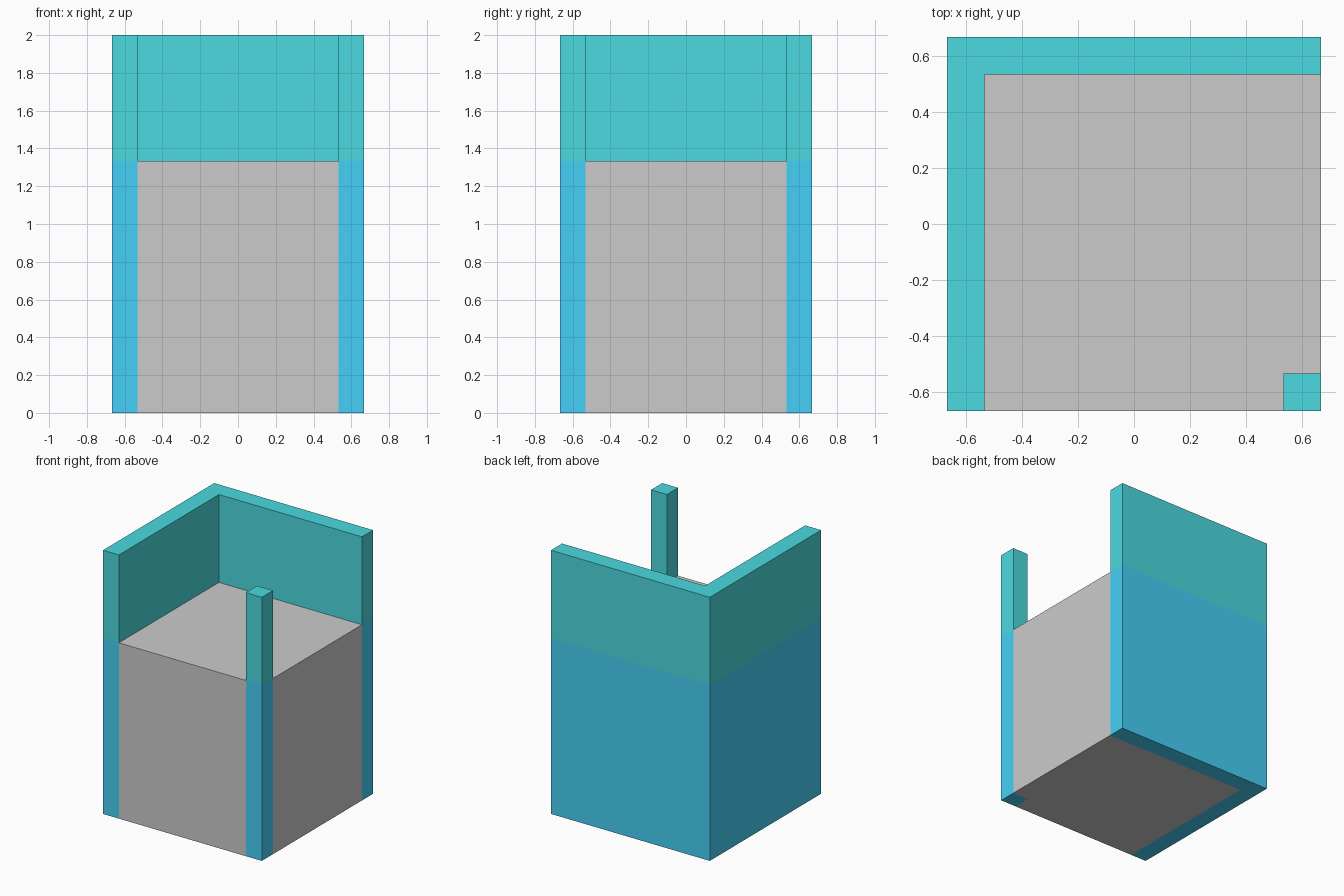
import bpy, bmesh

if "Cube" in bpy.data.objects:
    bpy.data.objects.remove(bpy.data.objects["Cube"])

HALF = 2 / 3          # half the footprint
INNER = HALF - 2 / 15 # inner wall line
MID, TOP = 4 / 3, 2.0 # colour break / full height


def material(name, rgb):
    mat = bpy.data.materials.new(name)
    mat.diffuse_color = (*rgb, 1)
    mat.use_nodes = True
    mat.node_tree.nodes["Principled BSDF"].inputs["Base Color"].default_value = mat.diffuse_color
    return mat


def prism(name, outline, z0, z1, mat=None):
    """Extrude a counter-clockwise xy outline from z0 to z1."""
    bm = bmesh.new()
    face = bm.faces.new([bm.verts.new((x, y, z0)) for x, y in outline])
    side = bmesh.ops.extrude_face_region(bm, geom=[face], use_keep_orig=True)
    verts = [g for g in side["geom"] if isinstance(g, bmesh.types.BMVert)]
    bmesh.ops.translate(bm, verts=verts, vec=(0, 0, z1 - z0))
    bmesh.ops.recalc_face_normals(bm, faces=bm.faces)
    mesh = bpy.data.meshes.new(name)
    bm.to_mesh(mesh)
    bm.free()
    if mat:
        mesh.materials.append(mat)
    obj = bpy.data.objects.new(name, mesh)
    bpy.context.collection.objects.link(obj)
    return obj


blue = material("blue", (0.06, 0.63, 0.93))
teal = material("teal", (0.07, 0.70, 0.74))

# Plan outlines: L-shaped wall along the left and back, post at the front right
wall = [(-HALF, -HALF), (-INNER, -HALF), (-INNER, INNER),
        (HALF, INNER), (HALF, HALF), (-HALF, HALF)]
post = [(INNER, -HALF), (HALF, -HALF), (HALF, -INNER), (INNER, -INNER)]

# Wall and post, blue below and teal above
for level, z0, z1, mat in (("lower", 0, MID, blue), ("upper", MID, TOP, teal)):
    prism(f"{level}_corner_wall", wall, z0, z1, mat)
    prism(f"{level}_corner_post", post, z0, z1, mat)

# Grey block filling the lower part, notched around the post
core = [(-INNER, -HALF), (INNER, -HALF), (INNER, -INNER),
        (HALF, -INNER), (HALF, INNER), (-INNER, INNER)]
prism("core_block", core, 0, MID)
